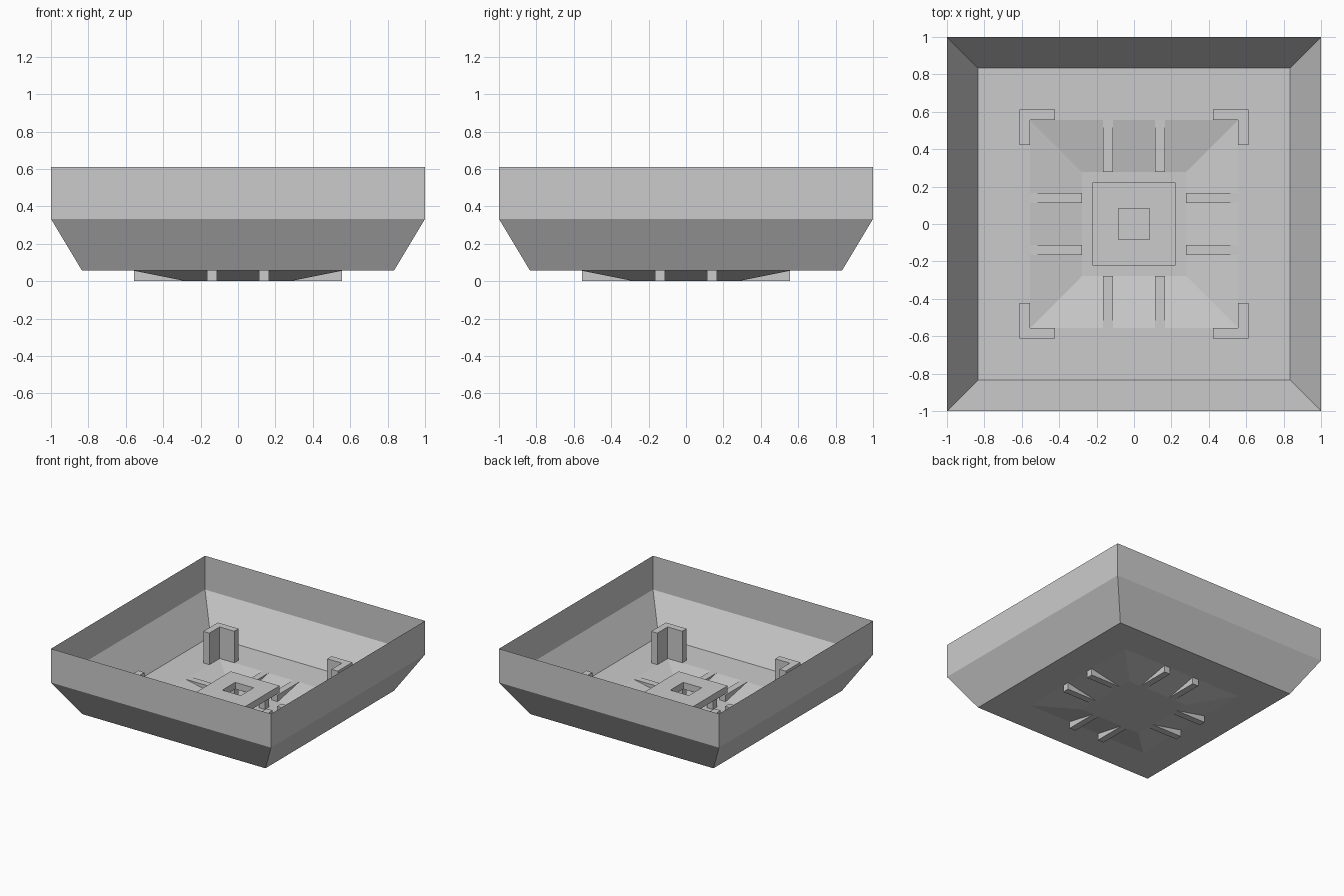
import bpy, bmesh

if "Cube" in bpy.data.objects:
    bpy.data.objects.remove(bpy.data.objects["Cube"])

U = 1 / 18  # design module


def make_object(name, bm):
    mesh = bpy.data.meshes.new(name)
    bm.to_mesh(mesh)
    bm.free()
    ob = bpy.data.objects.new(name, mesh)
    bpy.context.collection.objects.link(ob)
    return ob


def extrude_outline(name, pts, z0, z1):
    bm = bmesh.new()
    face = bm.faces.new([bm.verts.new((x, y, z0)) for x, y in pts])
    new = bmesh.ops.extrude_face_region(bm, geom=[face])["geom"]
    verts = [g for g in new if isinstance(g, bmesh.types.BMVert)]
    bmesh.ops.translate(bm, vec=(0, 0, z1 - z0), verts=verts)
    bmesh.ops.recalc_face_normals(bm, faces=bm.faces)
    return make_object(name, bm)


def box(name, x0, x1, y0, y1, z0, z1):
    return extrude_outline(name, [(x0, y0), (x1, y0), (x1, y1), (x0, y1)], z0, z1)


def square_rings(name, rings, cap=False, closed=False):
    # Skin a stack of square rings given as (half width, height)
    bm = bmesh.new()
    loops = [[bm.verts.new((sx * h, sy * h, z))
              for sx, sy in ((-1, -1), (1, -1), (1, 1), (-1, 1))] for h, z in rings]
    pairs = list(zip(loops, loops[1:]))
    if closed:
        pairs.append((loops[-1], loops[0]))
    for a, b in pairs:
        for i in range(4):
            j = (i + 1) % 4
            bm.faces.new((a[i], a[j], b[j], b[i]))
    if cap:
        bm.faces.new(loops[0])
    bmesh.ops.recalc_face_normals(bm, faces=bm.faces)
    return make_object(name, bm)


# Thin tray: sunken centre panel, floor, sloped sides, upright walls
square_rings("tray_shell", [(5 * U, 0), (10 * U, U), (15 * U, U), (1, 6 * U), (1, 11 * U)], cap=True)

# Raised centre plate with a square hole
square_rings("centre_plate", [(1.5 * U, 2 * U), (4 * U, 2 * U), (4 * U, 3 * U), (1.5 * U, 3 * U)], closed=True)

# Plate legs and L-shaped corner brackets
for sx in (-1, 1):
    for sy in (-1, 1):
        box("plate_leg", sx * 2 * U, sx * 3 * U, sy * 2 * U, sy * 3 * U, 0, 2 * U)
        ell = [(7.6, 11), (11, 11), (11, 7.6), (10, 7.6), (10, 10), (7.6, 10)]
        extrude_outline("corner_bracket", [(sx * x * U, sy * y * U) for x, y in ell], U, 0.315)

# Ribs crossing the sunken panel's slopes, two per side
for s in (-1, 1):
    for a in (-3, 2):
        box("rib_side", s * 5 * U, s * 10 * U, a * U, (a + 1) * U, 0, U)
        box("rib_front_back", a * U, (a + 1) * U, s * 5 * U, s * 10 * U, 0, U)
